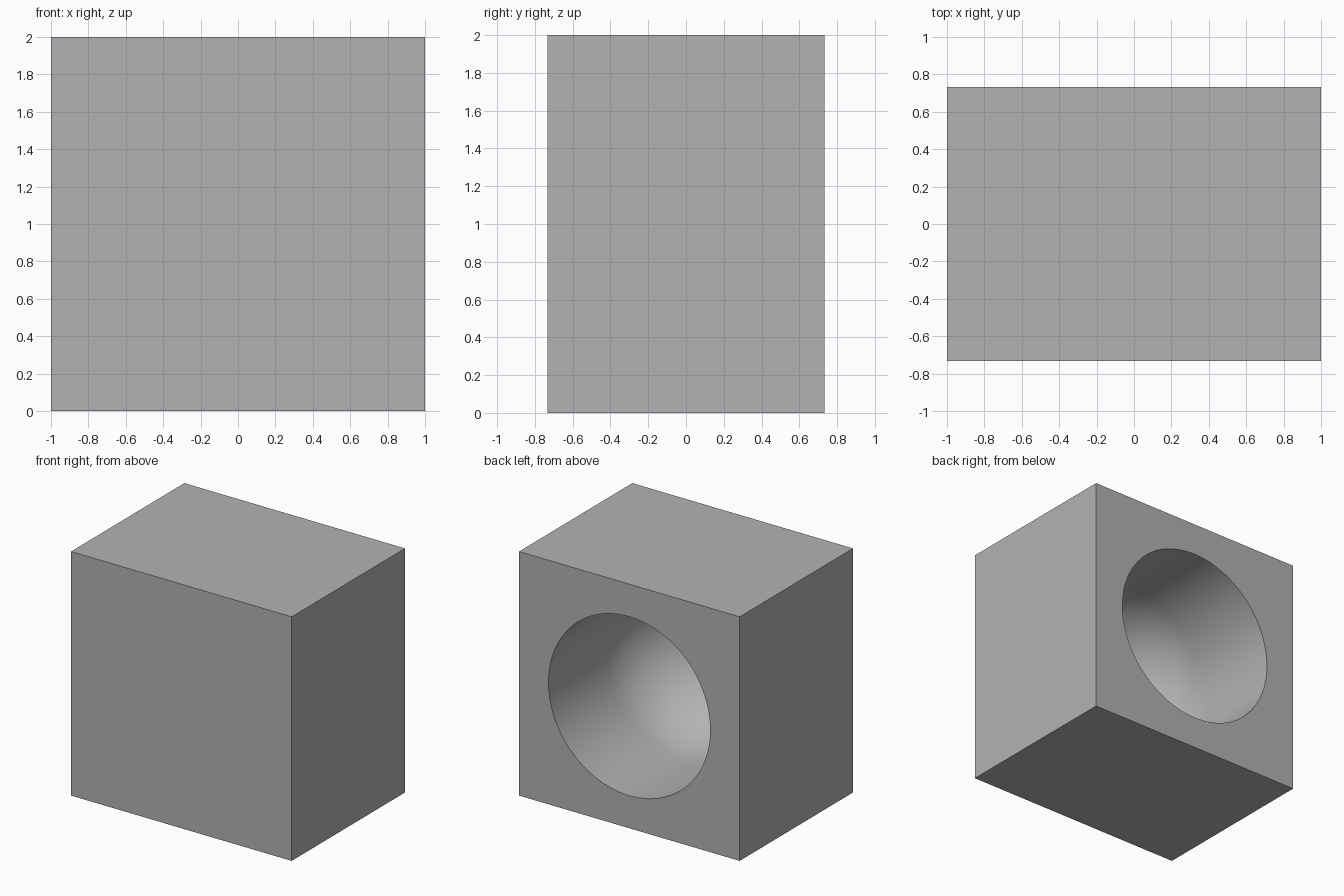
import bpy, bmesh, math
from mathutils import Matrix, Vector

if "Cube" in bpy.data.objects:
    bpy.data.objects.remove(bpy.data.objects["Cube"], do_unlink=True)

WIDTH, DEPTH, HEIGHT = 2.0, 1.467, 2.0
RADIUS = 0.733          # radius of the round socket
WALL = 0.004            # thinnest wall left behind the socket
SEGMENTS, RINGS = 96, 24

# Single grey material
grey = bpy.data.materials.new("plain grey")
grey.use_nodes = True
colour = (0.448, 0.448, 0.448, 1.0)
grey.diffuse_color = colour
grey.node_tree.nodes["Principled BSDF"].inputs["Base Color"].default_value = colour


def make_object(name, bm):
    bmesh.ops.recalc_face_normals(bm, faces=bm.faces)
    mesh = bpy.data.meshes.new(name)
    bm.to_mesh(mesh)
    bm.free()
    mesh.materials.append(grey)
    obj = bpy.data.objects.new(name, mesh)
    bpy.context.collection.objects.link(obj)
    return obj


# Solid block
bm = bmesh.new()
bmesh.ops.create_cube(bm, size=1, matrix=Matrix.Translation((0, 0, HEIGHT / 2))
                      @ Matrix.Diagonal((WIDTH, DEPTH, HEIGHT, 1)))
block = make_object("socket_block", bm)

# Round-ended cutter: hemisphere bottom and straight bore, spun about the y axis
bm = bmesh.new()
bottom = DEPTH / 2 - WALL
profile = []
for i in range(RINGS + 1):
    a = math.pi / 2 * i / RINGS
    profile.append((RADIUS * math.sin(a), -bottom * math.cos(a)))
profile += [(RADIUS, DEPTH), (0, DEPTH)]
verts = [bm.verts.new((r, y, HEIGHT / 2)) for r, y in profile]
edges = [bm.edges.new(pair) for pair in zip(verts, verts[1:])]
bmesh.ops.spin(bm, geom=verts + edges, cent=Vector((0, 0, HEIGHT / 2)),
               axis=(0, 1, 0), angle=2 * math.pi, steps=SEGMENTS)
bmesh.ops.remove_doubles(bm, verts=bm.verts, dist=0.0005)
cutter = make_object("socket_cutter", bm)
cutter.hide_render = True

# Carve the socket into the back face
cut = block.modifiers.new("socket", 'BOOLEAN')
cut.operation = 'DIFFERENCE'
cut.solver = 'EXACT'
cut.object = cutter
bpy.ops.object.select_all(action='DESELECT')
block.select_set(True)
bpy.context.view_layer.objects.active = block
bpy.ops.object.modifier_apply(modifier=cut.name)
bpy.data.objects.remove(cutter, do_unlink=True)

# Smooth bowl with crisp block edges
bpy.ops.object.shade_smooth_by_angle(angle=math.radians(30))
